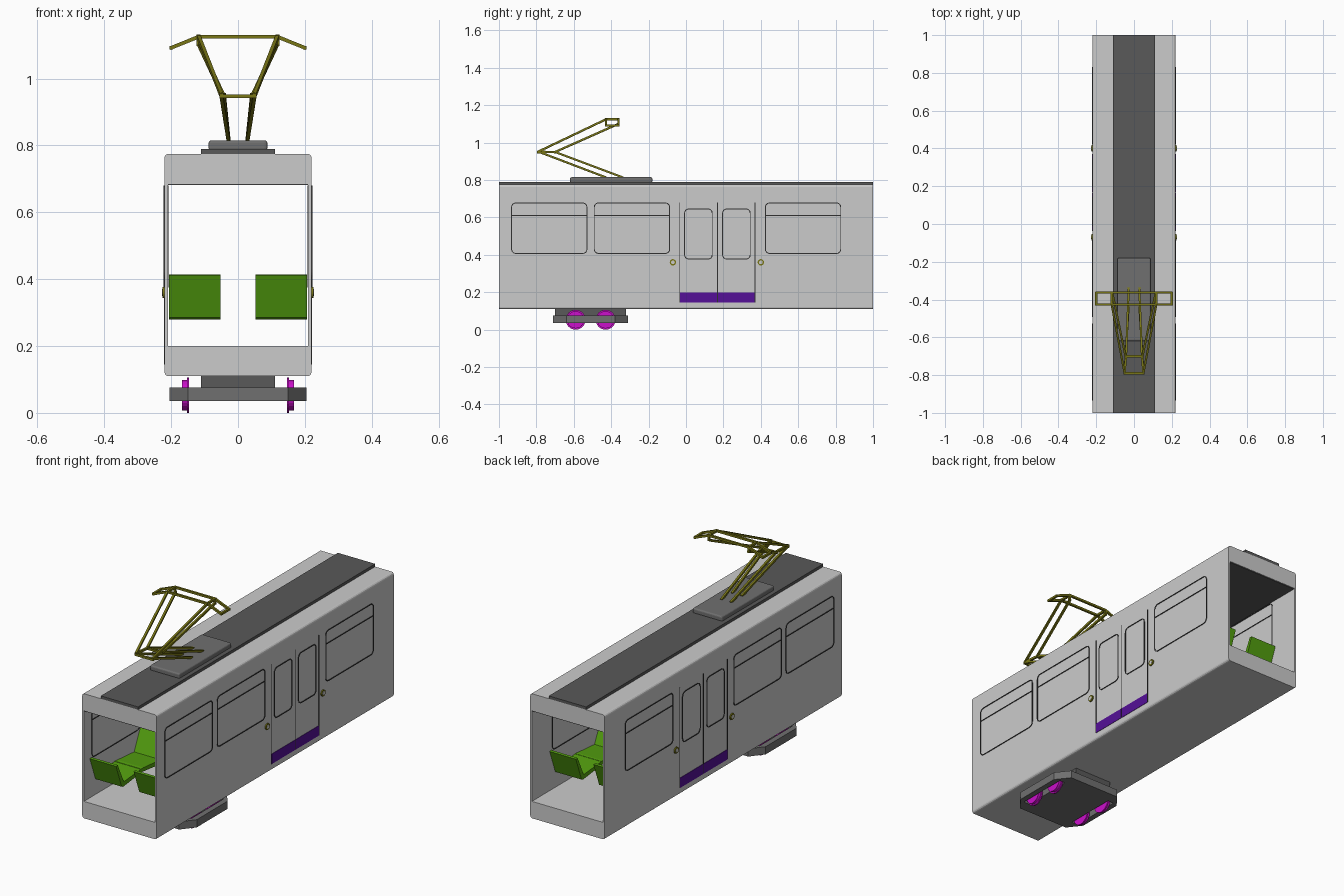
import bpy, bmesh, math
from mathutils import Vector

cube = bpy.data.objects.get("Cube")
if cube:
    bpy.data.objects.remove(cube)


def material(name, rgb):
    m = bpy.data.materials.new(name)
    m.use_nodes = True
    m.diffuse_color = (*rgb, 1)
    m.node_tree.nodes["Principled BSDF"].inputs["Base Color"].default_value = (*rgb, 1)
    return m


GREY = material("light grey paint", (0.60, 0.60, 0.60))
ROOF = material("dark grey roof", (0.10, 0.10, 0.10))
UNIT = material("mid grey unit", (0.16, 0.16, 0.16))
RUBBER = material("black rubber", (0.03, 0.03, 0.03))
GREEN = material("green seat", (0.09, 0.36, 0.005))
PURPLE = material("purple step", (0.09, 0.005, 0.31))
MAGENTA = material("magenta wheel", (0.60, 0.005, 0.60))
OLIVE = material("olive metal", (0.19, 0.18, 0.008))


def add(name, bm, mat):
    bmesh.ops.recalc_face_normals(bm, faces=bm.faces)
    mesh = bpy.data.meshes.new(name)
    bm.to_mesh(mesh)
    bm.free()
    mesh.materials.append(mat)
    ob = bpy.data.objects.new(name, mesh)
    bpy.context.collection.objects.link(ob)
    return ob


def box(name, lo, hi, mat, bevel=0.0, along=None):
    """Box between two corners; bevels all edges or only those along one axis."""
    bm = bmesh.new()
    bmesh.ops.create_cube(bm, size=1)
    for v in bm.verts:
        v.co = [l + (c + 0.5) * (h - l) for l, h, c in zip(lo, hi, v.co)]
    if bevel:
        edges = [e for e in bm.edges if along is None
                 or abs((e.verts[0].co - e.verts[1].co)[along]) > 1e-6]
        bmesh.ops.bevel(bm, geom=edges, offset=bevel, segments=3, profile=0.5, affect='EDGES')
    return add(name, bm, mat)


def prism(name, outline, axis, a, b, mat):
    """Extrude a flat outline from a to b along an axis."""
    bm = bmesh.new()

    def point(p, t):
        c = list(p)
        c.insert(axis, t)
        return bm.verts.new(c)
    lower, upper = [[point(p, t) for p in outline] for t in (a, b)]
    n = len(outline)
    bm.faces.new(lower)
    bm.faces.new(upper)
    for i in range(n):
        j = (i + 1) % n
        bm.faces.new((lower[i], lower[j], upper[j], upper[i]))
    return add(name, bm, mat)


def cut(ob, cutter):
    mod = ob.modifiers.new("cut", 'BOOLEAN')
    mod.object = cutter
    mod.solver = 'EXACT'
    cutter.hide_render = True
    cutter.hide_viewport = True
    cutter.display_type = 'WIRE'


def rounded(y0, y1, z0, z1, r):
    pts = []
    corners = ((y1 - r, z1 - r), (y0 + r, z1 - r), (y0 + r, z0 + r), (y1 - r, z0 + r))
    for k, (cy, cz) in enumerate(corners):
        for s in range(5):
            a = math.radians(90 * k + 22.5 * s)
            pts.append((cy + r * math.cos(a), cz + r * math.sin(a)))
    return pts


def gasket(name, side, y0, y1, z0, z1, r=0.025, w=0.005):
    """Thin rounded frame passing through the side wall."""
    bm = bmesh.new()
    rings = []
    for x, inset in ((0.208, 0), (0.2225, 0), (0.2225, w), (0.208, w)):
        pts = rounded(y0 + inset, y1 - inset, z0 + inset, z1 - inset, r - inset)
        rings.append([bm.verts.new((side * x, *p)) for p in pts])
    n = len(rings[0])
    for k in range(4):
        p, q = rings[k], rings[(k + 1) % 4]
        for i in range(n):
            j = (i + 1) % n
            bm.faces.new((p[i], p[j], q[j], q[i]))
    return add(name, bm, RUBBER)


def cylinder(name, x0, x1, y, z, r, mat, sides=24):
    pts = [(y + r * math.cos(i * math.tau / sides), z + r * math.sin(i * math.tau / sides))
           for i in range(sides)]
    return prism(name, pts, 0, x0, x1, mat)


def rod(name, p, q, mat=OLIVE, w=0.011):
    p, q = Vector(p), Vector(q)
    bm = bmesh.new()
    bmesh.ops.create_cube(bm, size=1)
    turn = (q - p).to_track_quat('Z', 'Y')
    for v in bm.verts:
        v.co = (p + q) / 2 + turn @ Vector((v.co.x * w, v.co.y * w, v.co.z * ((q - p).length + w * 0.6)))
    return add(name, bm, mat)


# Body shell, open at both ends
body = box("body_shell", (-0.22, -1, 0.11), (0.22, 1, 0.775), GREY, 0.012, 1)
cut(body, box("cabin_cutter", (-0.21, -1.1, 0.2), (0.21, 1.1, 0.685), GREY))
box("ceiling_panel", (-0.209, -0.998, 0.681), (0.209, 0.998, 0.687), ROOF)

# Roof strip and equipment
box("roof_strip", (-0.11, -1, 0.768), (0.11, 1, 0.79), ROOF)
box("roof_unit", (-0.088, -0.62, 0.785), (0.088, -0.18, 0.815), UNIT, 0.008)

# Side details, the same on both sides
for side, tag in ((1, "left"), (-1, "right")):
    def plate(name, y0, y1, z0, z1, mat, x0=0.208, x1=0.2225):
        xs = sorted((side * x0, side * x1))
        box(f"{tag}_{name}", (xs[0], y0, z0), (xs[1], y1, z1), mat)

    for i, y in enumerate((-0.935, -0.493, 0.422)):
        gasket(f"{tag}_window_frame_{i}", side, y, y + 0.408, 0.405, 0.68)
        plate(f"window_bar_{i}", y + 0.004, y + 0.404, 0.607, 0.612, RUBBER)
    for i, y in enumerate((-0.01, 0.193)):
        gasket(f"{tag}_door_window_{i}", side, y, y + 0.153, 0.375, 0.648)
    for i, y in enumerate((-0.034, 0.168, 0.369)):
        plate(f"door_seam_{i}", y - 0.002, y + 0.002, 0.145, 0.68, RUBBER, 0.215, 0.2215)
    for i, y in enumerate((-0.032, 0.17)):
        plate(f"door_step_{i}", y, y + 0.197, 0.145, 0.198, PURPLE, 0.215, 0.222)
    for i, y in enumerate((-0.07, 0.4)):
        cylinder(f"{tag}_button_ring_{i}", side * 0.215, side * 0.226, y, 0.36, 0.017, OLIVE)
        cylinder(f"{tag}_button_{i}", side * 0.22, side * 0.2275, y, 0.36, 0.010, GREY)

# Facing seats at each window: leaning back plus flat pan
for i, (y, d) in enumerate(((-0.955, 1), (-0.515, -1), (-0.5, 1), (-0.07, -1), (0.41, 1), (0.855, -1))):
    back = [(0, 0.412), (0.014, 0.414), (0.066, 0.305), (0.23, 0.318),
            (0.234, 0.3), (0.06, 0.28), (0.048, 0.285)]
    outline = [(y + d * a, z) for a, z in back]
    for x, tag in ((0.052, "left"), (-0.207, "right")):
        prism(f"{tag}_seat_{i}", outline, 0, x, x + 0.155, GREEN)

# Bogie with wheel slots
Y = -0.51
plan = [(sx * a, Y + sy * b) for sx, sy, pts in (
    (1, 1, ((0.205, 0.13), (0.15, 0.2))), (-1, 1, ((0.15, 0.2), (0.205, 0.13))),
    (-1, -1, ((0.205, 0.13), (0.15, 0.2))), (1, -1, ((0.15, 0.2), (0.205, 0.13)))) for a, b in pts]
frame = prism("bogie_frame", plan, 2, 0.035, 0.076, UNIT)
box("bogie_pivot", (-0.11, Y - 0.19, 0.07), (0.11, Y + 0.19, 0.112), ROOF)
for side, tag in ((1, "left"), (-1, "right")):
    xs = sorted((side * 0.14, side * 0.175))
    cut(frame, box(f"{tag}_slot_cutter", (xs[0], Y - 0.14, 0), (xs[1], Y + 0.14, 0.1), UNIT))
    for y, end in ((-0.59, "front"), (-0.43, "rear")):
        cylinder(f"{tag}_{end}_wheel", side * 0.146, side * 0.153, y, 0.053, 0.053, MAGENTA)
        cylinder(f"{tag}_{end}_wheel_rim", side * 0.152, side * 0.167, y, 0.053, 0.046, MAGENTA)

# Pantograph
for s, tag in ((1, "left"), (-1, "right")):
    for name, p, q in (
            ("lower_arm_a", (0.028, -0.34, 0.815), (0.042, -0.7, 0.95)),
            ("lower_arm_b", (0.028, -0.43, 0.815), (0.05, -0.79, 0.952)),
            ("knee_link", (0.042, -0.7, 0.95), (0.05, -0.79, 0.952)),
            ("upper_arm_a", (0.045, -0.7, 0.95), (0.115, -0.362, 1.1)),
            ("upper_arm_b", (0.05, -0.79, 0.952), (0.118, -0.427, 1.125)),
            ("head_link", (0.118, -0.427, 1.125), (0.118, -0.362, 1.125)),
            ("horn_front", (0.118, -0.427, 1.125), (0.2, -0.427, 1.092)),
            ("horn_rear", (0.118, -0.362, 1.125), (0.2, -0.362, 1.092)),
            ("horn_tip", (0.2, -0.427, 1.092), (0.2, -0.362, 1.092)),
            ("head_post", (0.118, -0.362, 1.1), (0.118, -0.362, 1.125))):
        rod(f"{tag}_{name}", (s * p[0], *p[1:]), (s * q[0], *q[1:]))
for name, x, y, z in (("knee_bar_front", 0.052, -0.79, 0.947), ("knee_bar_rear", 0.045, -0.7, 0.947),
                      ("head_bar_front", 0.118, -0.427, 1.125), ("head_bar_rear", 0.118, -0.362, 1.125)):
    rod(name, (-x, y, z), (x, y, z))
